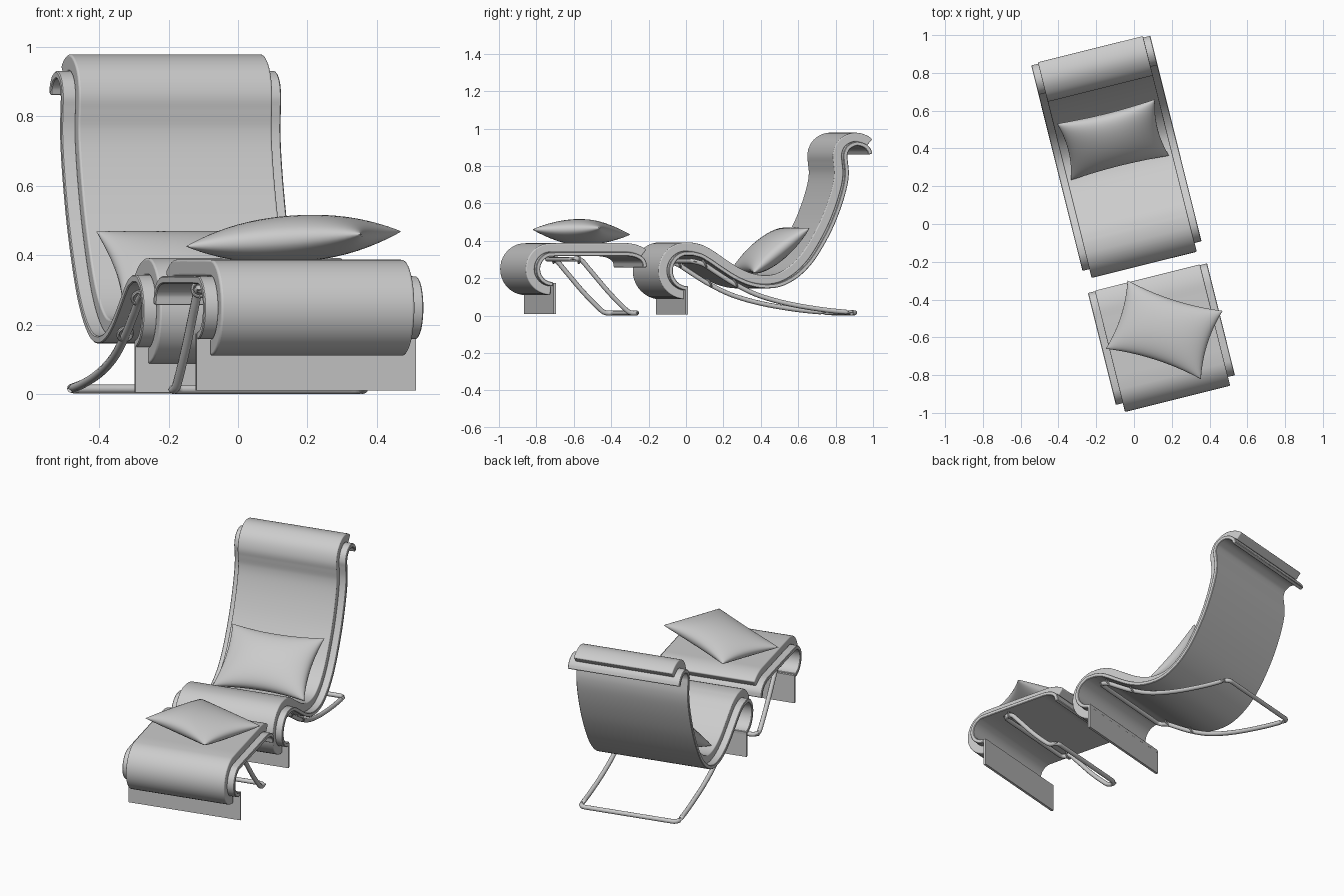
import bpy, bmesh, math
from mathutils import Vector, Matrix

if "Cube" in bpy.data.objects:
    bpy.data.objects.remove(bpy.data.objects["Cube"])

ANGLE = math.radians(14)      # whole set is turned about z
SHELL_W, PAD_W = 0.325, 0.287
SHELL_T, PAD_T = 0.022, 0.048


def spline(pts, n=6):
    """Catmull-Rom through the points."""
    p = [Vector(q) for q in pts]
    p = [2 * p[0] - p[1]] + p + [2 * p[-1] - p[-2]]
    out = []
    for i in range(1, len(p) - 2):
        a, b, c, d = p[i - 1:i + 3]
        for k in range(n):
            t = k / n
            out.append(0.5 * (2 * b + (c - a) * t + (2 * a - 5 * b + 4 * c - d) * t * t
                              + (3 * b - a - 3 * c + d) * t ** 3))
    return out + [p[-2]]


def offset(path, d):
    out = []
    for i, p in enumerate(path):
        tan = (path[min(i + 1, len(path) - 1)] - path[max(i - 1, 0)]).normalized()
        out.append(p + d * Vector((-tan.y, tan.x)))
    return out


def finish(ob, angle=40):
    bpy.ops.object.select_all(action='DESELECT')
    ob.select_set(True)
    bpy.context.view_layer.objects.active = ob
    bpy.ops.object.shade_smooth_by_angle(angle=math.radians(angle))


def new_object(name, bm, rot=True):
    me = bpy.data.meshes.new(name)
    bmesh.ops.recalc_face_normals(bm, faces=bm.faces)
    bm.to_mesh(me)
    bm.free()
    ob = bpy.data.objects.new(name, me)
    bpy.context.collection.objects.link(ob)
    if rot:
        ob.rotation_euler.z = ANGLE
    return ob


def ribbon(name, path, d, half, bevel):
    """Thick bent sheet: side profile swept across the width."""
    a, b = path, offset(path, d)
    bm = bmesh.new()
    rows = [[[bm.verts.new((s, p.x, p.y)) for p in side] for side in (a, b)] for s in (-half, half)]
    (la, lb), (ra, rb) = rows
    for i in range(len(a) - 1):
        for q in ((la, ra), (lb, rb), (la, lb), (ra, rb)):
            bm.faces.new((q[0][i], q[0][i + 1], q[1][i + 1], q[1][i]))
    for i in (0, -1):
        bm.faces.new((la[i], ra[i], rb[i], lb[i]))
    ob = new_object(name, bm)
    m = ob.modifiers.new("soft_edge", 'BEVEL')
    m.width, m.segments = bevel, 4 if bevel > 0.01 else 1
    m.limit_method, m.angle_limit = 'ANGLE', math.radians(50)
    finish(ob)
    return ob


def panel(name, t, z0, z1):
    bm = bmesh.new()
    bmesh.ops.create_cube(bm, size=1, matrix=Matrix.Translation((0, t, (z0 + z1) / 2))
                          @ Matrix.Diagonal((2 * SHELL_W, 0.014, z1 - z0, 1)))
    return new_object(name, bm)


def tube_frame(name, side, half, r=0.013):
    """Closed tube loop from a mirrored side path (t, z) with rounded corners."""
    p = spline(side)
    c = 0.03
    pts = []
    for k, q in enumerate(p):
        end = k in (0, len(p) - 1)
        if not end:
            pts.append((half, q.x, q.y))
            continue
        inner = p[1] if k == 0 else p[-2]
        d = (inner - q).normalized()
        arc = []
        for j in range(6):
            f = j / 5 * math.pi / 2
            w = q + d * c * (1 - math.sin(f))
            arc.append((half - c * (1 - math.cos(f)), w.x, w.y))
        arc = [(half - c * (1 - math.cos(j / 5 * math.pi / 2)),
                *(q + d * c * (1 - math.sin(j / 5 * math.pi / 2)))) for j in range(6)]
        pts += arc[::-1] if k == 0 else arc
    pts += [(-s, t, z) for s, t, z in reversed(pts)]
    cu = bpy.data.curves.new(name, 'CURVE')
    cu.dimensions, cu.bevel_depth, cu.bevel_resolution = '3D', r, 3
    sp = cu.splines.new('POLY')
    sp.points.add(len(pts) - 1)
    for v, q in zip(sp.points, pts):
        v.co = (*q, 1)
    sp.use_cyclic_u = True
    ob = bpy.data.objects.new(name, cu)
    bpy.context.collection.objects.link(ob)
    ob.rotation_euler.z = ANGLE
    bpy.ops.object.select_all(action='DESELECT')
    ob.select_set(True)
    bpy.context.view_layer.objects.active = ob
    bpy.ops.object.convert(target='MESH')
    finish(bpy.context.object)


def clip_ring(name, s, t, z, lean):
    """Small ring fixing the tube under the shell."""
    bpy.ops.mesh.primitive_torus_add(major_radius=0.021, minor_radius=0.005,
                                     major_segments=20, minor_segments=8)
    ob = bpy.context.object
    ob.name = name
    ob.matrix_world = (Matrix.Rotation(ANGLE, 4, 'Z') @ Matrix.Translation((s, t, z))
                       @ Matrix.Rotation(math.pi / 2 - lean, 4, 'X'))
    finish(ob)


def pillow(name, w, d, h, matrix, n=24):
    """Pinched pillow: two domed grids joined at a seam."""
    bm = bmesh.new()
    for sign in (1, -1):
        g = []
        for i in range(n + 1):
            u = -math.cos(math.pi * i / n)
            row = []
            for j in range(n + 1):
                v = -math.cos(math.pi * j / n)
                dome = ((1 - u * u) * (1 - v * v)) ** 0.5
                row.append(bm.verts.new((w / 2 * u * (1 - 0.09 * (1 - v * v)),
                                         d / 2 * v * (1 - 0.13 * (1 - u * u)),
                                         sign * h / 2 * dome ** 0.9)))
            g.append(row)
        for i in range(n):
            for j in range(n):
                bm.faces.new((g[i][j], g[i + 1][j], g[i + 1][j + 1], g[i][j + 1]))
    bmesh.ops.remove_doubles(bm, verts=bm.verts, dist=1e-5)
    ob = new_object(name, bm, rot=False)
    ob.matrix_world = matrix
    finish(ob, 60)


def front_curl(t, z, r):
    """Half circle from below, round the front, to the top."""
    return [Vector((t + r * math.cos(a), z + r * math.sin(a)))
            for a in (math.radians(270 - 9 * k) for k in range(20))]


# Chair: shell, pad and front panel
chair = front_curl(-0.07, 0.24, 0.105) + spline([
    (-0.04, 0.343), (0.01, 0.33), (0.06, 0.302), (0.12, 0.262), (0.2, 0.213), (0.28, 0.18),
    (0.36, 0.168), (0.44, 0.178), (0.52, 0.22), (0.59, 0.285), (0.65, 0.37), (0.71, 0.48),
    (0.755, 0.59), (0.785, 0.69), (0.795, 0.76), (0.79, 0.82), (0.787, 0.86), (0.802, 0.9),
    (0.835, 0.924), (0.87, 0.93), (0.91, 0.918), (0.935, 0.895), (0.947, 0.868)])
ribbon("chair_shell", chair, -SHELL_T, SHELL_W, 0.003)
ribbon("chair_pad", chair[:-9], PAD_T, PAD_W, 0.02)
panel("chair_front_panel", -0.077, 0.005, 0.15)

# Footstool: shell, pad and front panel
stool = front_curl(-0.815, 0.249, 0.091) + spline([
    (-0.76, 0.34), (-0.6, 0.34), (-0.45, 0.34), (-0.38, 0.338), (-0.33, 0.322),
    (-0.303, 0.295), (-0.295, 0.26)])
ribbon("footstool_shell", stool, -SHELL_T, SHELL_W, 0.003)
ribbon("footstool_pad", stool[:-10], PAD_T, PAD_W, 0.02)
panel("footstool_front_panel", -0.805, 0.01, 0.175)

# Tube legs
tube_frame("chair_leg_frame", [(-0.03, 0.292), (0.03, 0.272), (0.1, 0.228), (0.2, 0.168),
                               (0.33, 0.108), (0.5, 0.062), (0.7, 0.03), (0.865, 0.015)], 0.285)
tube_frame("footstool_leg_frame", [(-0.70, 0.302), (-0.65, 0.298), (-0.6, 0.245), (-0.5, 0.13),
                                   (-0.41, 0.04), (-0.375, 0.016), (-0.335, 0.014)], 0.28)
for s, side in ((-0.285, "left"), (0.285, "right")):
    clip_ring(side + "_chair_front_clip", s, 0.03, 0.277, -0.5)
    clip_ring(side + "_chair_rear_clip", s, 0.2, 0.173, -0.5)
    clip_ring(side + "_footstool_clip", s * 0.98, -0.66, 0.302, 0)

# Pillows
pillow("chair_pillow", 0.535, 0.39, 0.15, Matrix.Rotation(ANGLE, 4, 'Z')
       @ Matrix.Translation((0, 0.46, 0.348)) @ Matrix.Rotation(math.radians(38), 4, 'X'))
pillow("footstool_pillow", 0.53, 0.38, 0.135, Matrix.Translation((0.16, -0.56, 0.447))
       @ Matrix.Rotation(math.radians(-4), 4, 'Y') @ Matrix.Rotation(math.radians(-17.7), 4, 'Z'))
